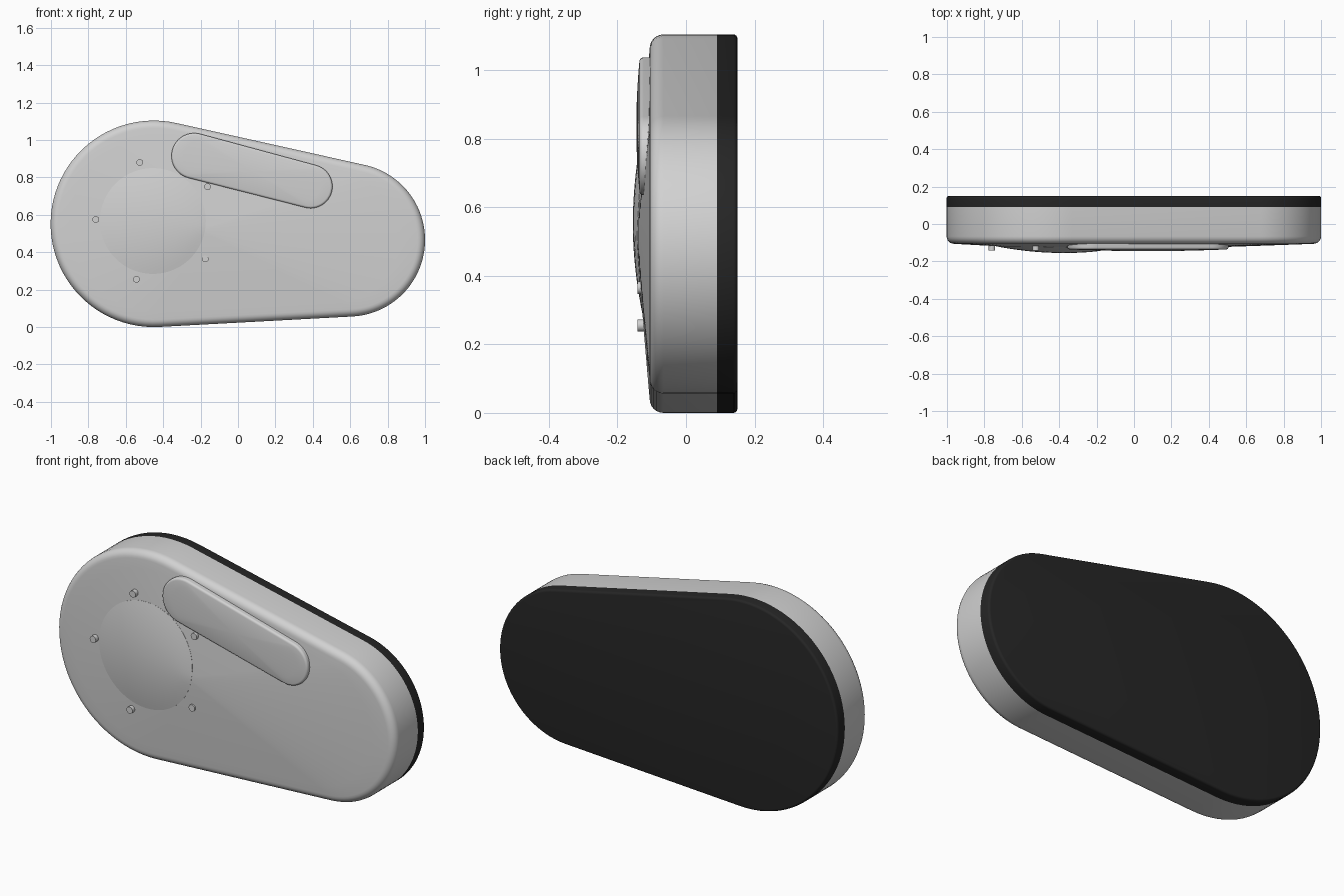
import bpy, bmesh, math
from mathutils import Vector

if "Cube" in bpy.data.objects:
    bpy.data.objects.remove(bpy.data.objects["Cube"])


def material(name, rgb):
    m = bpy.data.materials.new(name)
    m.diffuse_color = (*rgb, 1)
    m.use_nodes = True
    m.node_tree.nodes["Principled BSDF"].inputs["Base Color"].default_value = m.diffuse_color
    return m


GREY = material("light_grey", (0.64, 0.64, 0.64))
BLACK = material("black", (0.019, 0.019, 0.019))


def hull(c1, r1, c2, r2, n=48):
    """Counter-clockwise outline in x, z of two circles joined by tangents."""
    c1, c2 = Vector(c1), Vector(c2)
    d = c2 - c1
    a, b = math.atan2(d.y, d.x), math.acos((r1 - r2) / d.length)
    pts = []
    for c, r, s, e in ((c2, r2, a - b, a + b), (c1, r1, a + b, a - b + 2 * math.pi)):
        for i in range(n + 1):
            t = s + (e - s) * i / n
            pts.append(c + r * Vector((math.cos(t), math.sin(t))))
    return pts


def ring(pts, y):
    return [Vector((p.x, y, p.y)) for p in pts]


def loft(name, rings, mat):
    bm = bmesh.new()
    vs = [[bm.verts.new(p) for p in r] for r in rings]
    n = len(vs[0])
    for lo, hi in zip(vs, vs[1:]):
        for i in range(n):
            j = (i + 1) % n
            bm.faces.new((lo[i], lo[j], hi[j], hi[i]))
    bm.faces.new(vs[0])
    bm.faces.new(vs[-1][::-1])
    bmesh.ops.recalc_face_normals(bm, faces=bm.faces)
    me = bpy.data.meshes.new(name)
    bm.to_mesh(me)
    bm.free()
    me.materials.append(mat)
    ob = bpy.data.objects.new(name, me)
    bpy.context.collection.objects.link(ob)
    bpy.ops.object.select_all(action='DESELECT')
    ob.select_set(True)
    bpy.context.view_layer.objects.active = ob
    bpy.ops.object.shade_smooth_by_angle(angle=math.radians(35))
    return ob


def rounded(outline, y, r, sign, steps=6):
    """Rings of a quarter-round edge that ends at depth y."""
    out = []
    for i in range(steps + 1):
        t = math.pi / 2 * i / steps
        out.append(ring(outline(r * (1 - math.cos(t))), y - sign * r * (1 - math.sin(t))))
    return out


def domed(pts, centre, y, height, power, steps=12):
    """Rings that shrink to a centre while bulging to the front."""
    out = []
    for i in range(1, steps + 1):
        s = max(1 - i / steps, 0.01)
        out.append(ring([centre + (p - centre) * s for p in pts],
                        y - height * (1 - s ** power)))
    return out


def body_outline(inset):
    return hull((-0.45, 0.552), 0.552 - inset, (0.59, 0.466), 0.41 - inset)


# Main housing with a rounded front edge and a gently domed front
EDGE_Y, RISE, POWER, ROUND = -0.106, 0.036, 1.2, 0.04
PEAK = Vector((-0.2, 0.52))
face_edge = body_outline(ROUND)
loft("housing", [ring(body_outline(0), 0.09)] + rounded(body_outline, EDGE_Y, ROUND, -1)
     + domed(face_edge, PEAK, EDGE_Y, RISE, POWER), GREY)


def front_y(p):
    """Depth of the domed front at a point (x, z)."""
    s = 0
    for a, b in zip(face_edge, face_edge[1:] + face_edge[:1]):
        e = b - a
        nrm = Vector((e.y, -e.x))
        s = max(s, nrm.dot(p - PEAK) / nrm.dot(a - PEAK))
    return EDGE_Y - RISE * (1 - min(s, 1) ** POWER)


# Black back plate
loft("back_plate", [ring(body_outline(0), 0.09)] + rounded(body_outline, 0.15, 0.012, 1, 4), BLACK)


# Slanted raised bar
def bar_outline(inset):
    return hull((-0.234, 0.915), 0.122 - inset, (0.388, 0.752), 0.117 - inset, 24)


loft("raised_bar", [ring(bar_outline(0), -0.08)] + rounded(bar_outline, -0.136, 0.012, -1, 4)
     + domed(bar_outline(0.012), Vector((0.077, 0.833)), -0.136, 0.009, 2, 8), GREY)

# Low round dome that follows the front
C, R, N = Vector((-0.455, 0.567)), 0.283, 64
rings = []
for k in range(13):
    t = max(1 - k / 12, 0.01)
    pts = [C + R * t * Vector((math.cos(2 * math.pi * i / N), math.sin(2 * math.pi * i / N)))
           for i in range(N)]
    rings.append([Vector((p.x, front_y(p) - 0.001 - 0.02 * (1 - t * t), p.y)) for p in pts])
base = [Vector((p.x, -0.08, p.z)) for p in rings[0]]
loft("round_dome", [base] + rings, GREY)

# Five small pins around the dome
for k, (x, z) in enumerate([(-0.76, 0.575), (-0.525, 0.88), (-0.163, 0.75),
                            (-0.175, 0.365), (-0.543, 0.255)]):
    pts = [Vector((x + 0.018 * math.cos(math.pi * i / 8), z + 0.018 * math.sin(math.pi * i / 8)))
           for i in range(16)]
    loft(f"pin_{k + 1}", [ring(pts, -0.09), ring(pts, -0.141)], GREY)
